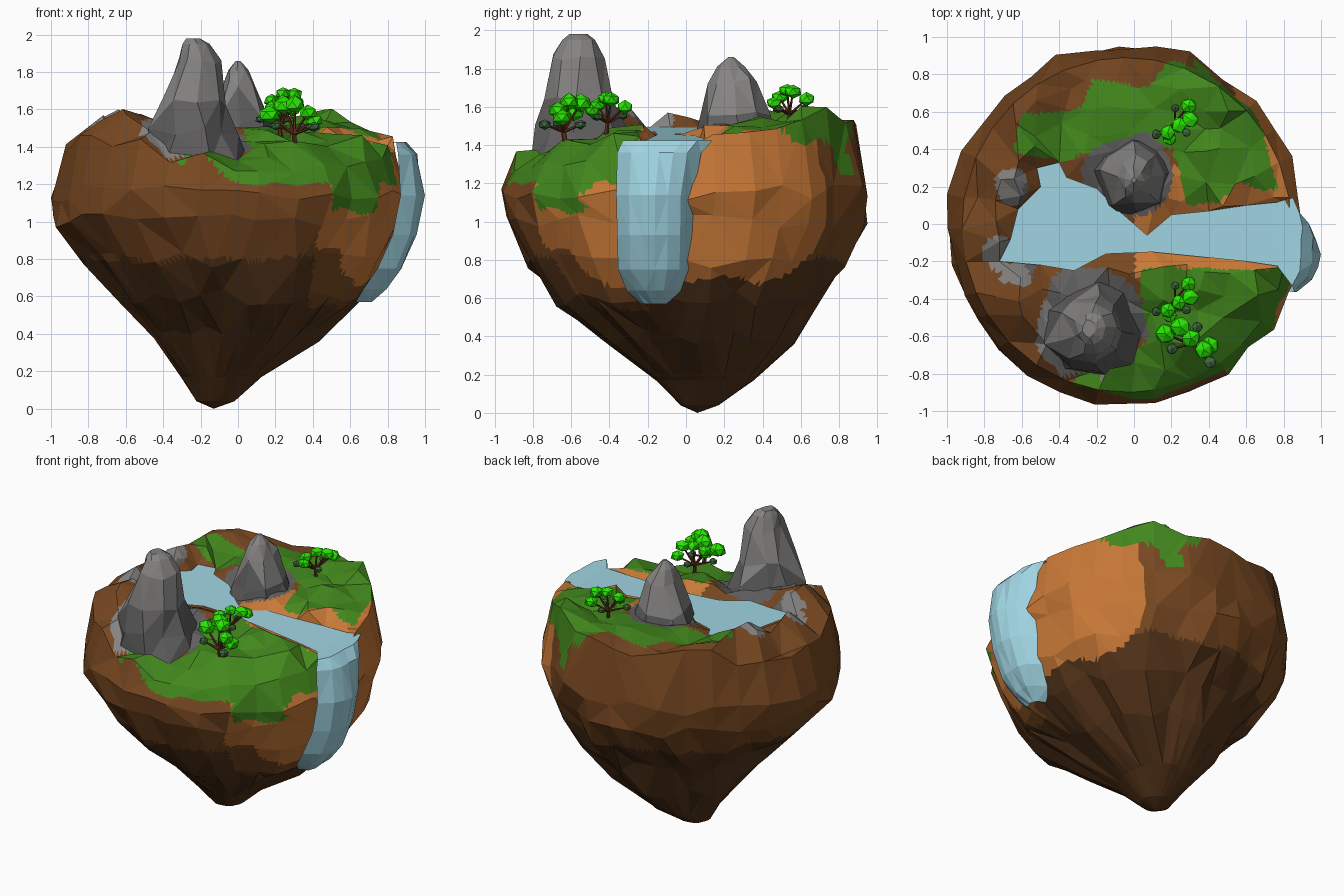
import bpy, bmesh, math, random
from mathutils import Vector, noise
from mathutils.geometry import delaunay_2d_cdt

if "Cube" in bpy.data.objects:
    bpy.data.objects.remove(bpy.data.objects["Cube"])

random.seed(4)
COLOURS = {"dark earth": (0.088, 0.034, 0.010), "earth": (0.185, 0.064, 0.015), "clay": (0.58, 0.19, 0.038),
           "grass": (0.055, 0.245, 0.012), "rock": (0.235, 0.23, 0.225), "dark rock": (0.12, 0.115, 0.115),
           "water": (0.355, 0.67, 0.77), "leaf": (0.024, 0.88, 0.001), "dark leaf": (0.05, 0.14, 0.05),
           "bark": (0.10, 0.028, 0.010)}
MATS = {}
for name, c in COLOURS.items():
    MATS[name] = bpy.data.materials.new(name)
    MATS[name].diffuse_color = (*c, 1)


def finish(bm, name, mats):
    bmesh.ops.recalc_face_normals(bm, faces=bm.faces)
    me = bpy.data.meshes.new(name)
    bm.to_mesh(me)
    bm.free()
    for m in mats:
        me.materials.append(MATS[m])
    ob = bpy.data.objects.new(name, me)
    bpy.context.collection.objects.link(ob)
    return ob


def inside(x, y, poly):
    hit = False
    for (x1, y1), (x2, y2) in zip(poly, poly[1:] + poly[:1]):
        if (y1 > y) != (y2 > y) and x < (x2 - x1) * (y - y1) / (y2 - y1) + x1:
            hit = not hit
    return hit


# Plan outlines: river with lake, and two meadows
RIVER = [(.80, .12), (.6, .10), (.4, .07), (.2, .05), (.07, -.06), (-.08, .07), (-.2, .19), (-.36, .25),
         (-.4, .33), (-.52, .30), (-.5, .2), (-.62, .08), (-.66, -.08), (-.72, -.2), (-.5, -.22), (-.32, -.25),
         (-.15, -.16), (.1, -.15), (.4, -.18), (.6, -.2), (.80, -.23)]
NORTH = [(-.65, .4), (-.6, .6), (-.3, .6), (-.25, .78), (.1, .75), (.2, .87), (.4, .85), (.65, .58), (.76, .2),
         (.6, .2), (.45, .12), (.28, .12), (.2, .4), (-.05, .45), (-.4, .33)]
SOUTH = [(0, -.25), (.2, -.19), (.45, -.26), (.82, -.24), (.87, -.35), (.76, -.56), (.6, -.78), (.3, -.9),
         (.05, -.97), (-.32, -.87), (-.25, -.76), (.05, -.65), (.05, -.4)]
# Spot heights of the plateau
SPOTS = [(-.76, 0, 1.56), (-.72, -.25, 1.59), (-.6, -.42, 1.60), (-.47, -.68, 1.50), (-.42, -.85, 1.32),
         (-.2, -.79, 1.38), (0, -.9, 1.25), (.4, -.85, 1.26), (.7, -.6, 1.3), (.3, -.6, 1.41), (.2, -.3, 1.48),
         (.6, -.3, 1.46), (.85, -.35, 1.34), (.85, .2, 1.43), (.7, .5, 1.47), (.5, .4, 1.53), (.52, .7, 1.59),
         (.2, .5, 1.51), (.1, .87, 1.52), (-.3, .76, 1.50), (-.58, .6, 1.57), (-.4, .5, 1.49), (-.68, .35, 1.60),
         (-.92, .1, 1.36), (-.9, -.25, 1.36), (-.72, -.6, 1.40), (-.83, .42, 1.38), (.1, .15, 1.49)]


def level(x):
    return 1.46 - .05 * x


def ground(x, y):
    w = [1 / (math.hypot(x - a, y - b) ** 3.5 + 1e-4) for a, b, _ in SPOTS]
    h = sum(k * s[2] for k, s in zip(w, SPOTS)) / sum(w)
    return max(h, level(x) + .03) if -.8 < x < .75 and abs(y) < .35 else h


# Island: lower rings plus a triangulated plateau
N = 32
ANG = [(i + random.uniform(-.2, .2)) * math.tau / N for i in range(N)]
RINGS = [(.04, -.12, .07, .10, .10), (.17, -.09, .10, .21, .26), (.40, -.01, .07, .45, .49),
         (.60, .03, .01, .65, .69), (.80, 0, 0, .82, .84), (1.0, -.06, -.01, .925, .95),
         (1.15, -.045, 0, .965, .972)]
bm = bmesh.new()
tip = bm.verts.new((-.13, .06, 0))
rows = []
for z, cx, cy, rx, ry in RINGS:
    row = []
    for i, a in enumerate(ANG):
        k = 1 + (random.uniform(-.045, .015) if z > .5 else .03 * math.sin(i * 1.2 + z * 9))
        row.append(bm.verts.new((max(-1, cx + rx * k * math.cos(a)), cy + ry * k * math.sin(a),
                                 z + random.uniform(-.045, .045) * (z > .3))))
    rows.append(row)
pts = [Vector((-.04 + .88 * math.cos(a), .895 * math.sin(a) - .005)) for a in ANG]
edges = [(i, (i + 1) % N) for i in range(N)]
edges += [(N + i, N + i + 1) for i in range(len(RIVER) - 1)]
pts += [Vector(p) for p in RIVER]
for i in range(-7, 8):
    for j in range(-7, 8):
        p = Vector((i * .125 + random.uniform(-.04, .04), j * .125 + random.uniform(-.04, .04)))
        if math.hypot((p.x + .04) / .88, p.y / .895) < .92 and all((p - Vector(r)).length > .055 for r in RIVER):
            pts.append(p)
vs, _, faces, orig, _, _ = delaunay_2d_cdt(pts, edges, [], 0, 1e-5)
where, top = {}, []
for i, p in enumerate(vs):
    for j in orig[i]:
        where[j] = i
    shore = any(N <= j < N + len(RIVER) for j in orig[i])
    if shore:
        z = level(p.x) - .012
    elif inside(p.x, p.y, RIVER) or (p.x > .7 and -.25 < p.y < .13):
        z = level(p.x) - .05
    else:
        z = ground(p.x, p.y) + random.uniform(-.02, .03)
    top.append(bm.verts.new((p.x, p.y, z)))
for f in faces:
    bm.faces.new([top[i] for i in f])
rows.append([top[where[i]] for i in range(N)])
for i in range(N):
    k = (i + 1) % N
    bm.faces.new((tip, rows[0][k], rows[0][i]))
    for lo, hi in zip(rows, rows[1:]):
        bm.faces.new((lo[i], lo[k], hi[k], hi[i]))
bmesh.ops.triangulate(bm, faces=bm.faces)
bmesh.ops.subdivide_edges(bm, edges=bm.edges, cuts=5, use_grid_fill=True)
bm.normal_update()

GREY = [(-.23, -.54, .30), (-.03, .26, .225), (-.64, .2, .10), (-.73, -.13, .09), (-.62, -.26, .08)]
for f in bm.faces:
    c = f.calc_center_median()
    w = noise.noise(c * 5)
    x, y, z = c.x + .05 * w, c.y + .05 * noise.noise(c * 6 + Vector((9, 3, 1))), c.z + .06 * w
    flat = f.normal.z > .5
    wet = inside(c.x, c.y, RIVER)
    bearing = math.atan2(y, x)
    if z > 1.36 and not wet and any(math.hypot(x - a, y - b) < r for a, b, r in GREY):
        f.material_index = 4 if math.hypot(c.x, c.y) < .62 else 5
    elif not wet and ((z > (1.38 if x > .42 else 1.25) and inside(x, y, NORTH))
                      or (z > 1.2 and inside(x, y, SOUTH))
                      or (.5 < x < .74 and y < -.45 and 1.06 < z < 1.35)):
        f.material_index = 3
    elif c.x > 0 and (-1.03 < bearing < .93 and z > .68 + .6 * max(0, abs(y) - .4)
                      or flat and abs(y) < .3):
        f.material_index = 2
    else:
        f.material_index = 1 if z > .8 or (x > .4 and y < -.2 and z > .55) else 0
finish(bm, "island", ["dark earth", "earth", "clay", "grass", "dark rock", "rock"])

# Lake and river surface
bm = bmesh.new()
bmesh.ops.triangulate(bm, faces=[bm.faces.new([bm.verts.new((x, y, level(x))) for x, y in RIVER])])
finish(bm, "river", ["water"])

# Waterfall sheet: x, z, y range, inward curl at the edges
FALL = [(.78, 1.423, -.23, .12, 0), (.90, 1.425, -.33, .14, .05), (.965, 1.36, -.36, .08, .11),
        (.995, 1.14, -.365, .04, .13), (.96, .93, -.36, .035, .13), (.885, .75, -.355, .03, .13),
        (.80, .64, -.31, -.02, .12), (.72, .57, -.24, -.10, .08)]
bm = bmesh.new()
grid = []
for x, z, y0, y1, curl in FALL:
    grid.append([bm.verts.new((x - curl * abs(u / 3) ** 3 + random.uniform(-.015, .005),
                               y0 + (y1 - y0) * (u + 3) / 6, z)) for u in range(-3, 4)])
for a, b in zip(grid, grid[1:]):
    for i in range(6):
        bm.faces.new((a[i], a[i + 1], b[i + 1], b[i]))
bmesh.ops.triangulate(bm, faces=bm.faces)
finish(bm, "waterfall", ["water"])


# Rock peaks
def peak(name, rings, sides=10):
    bm = bmesh.new()
    prev = None
    for z, cx, cy, rx, ry in rings:
        row = []
        for i in range(sides):
            a, k = (i + random.uniform(-.25, .25)) * math.tau / sides, random.uniform(.9, 1.08)
            row.append(bm.verts.new((cx + rx * k * math.cos(a), cy + ry * k * math.sin(a),
                                     z + random.uniform(-.03, .03) * (rx > .07))))
        for i in range(sides if prev else 0):
            j = (i + 1) % sides
            bm.faces.new((prev[i], prev[j], row[j], row[i]))
        prev = row
    bm.faces.new(prev)
    bmesh.ops.triangulate(bm, faces=bm.faces)
    for f in bm.faces:
        f.material_index = int(f.calc_center_median().z < 1.6)
    finish(bm, name, ["rock", "dark rock"])


peak("front_peak", [(1.30, -.21, -.54, .30, .28), (1.48, -.24, -.55, .24, .24), (1.65, -.235, -.56, .175, .19),
                    (1.85, -.21, -.56, .115, .14), (1.95, -.225, -.56, .07, .09), (1.98, -.24, -.56, .035, .05)], 9)
peak("back_peak", [(1.38, -.03, .26, .25, .22), (1.55, 0, .25, .17, .18), (1.73, .01, .24, .09, .13),
                   (1.81, 0, .235, .055, .07), (1.86, 0, .235, .012, .015)], 8)

# Trees: forked branches carrying flattened leaf clumps
CLUMPS = [(.07, .09, .13, .046), (.08, .02, .17, .048), (.02, -.01, .175, .044), (-.04, -.05, .14, .044),
          (-.03, -.08, .11, .042), (-.10, -.06, .08, .028), (.06, -.05, .08, .025), (0, .08, .085, .025)]


def limb(bm, a, b, r0, r1):
    q = (b - a).to_track_quat('Z', 'Y')
    ra, rb = [[bm.verts.new(p + q @ Vector((r * math.cos(t * math.tau / 5), r * math.sin(t * math.tau / 5), 0)))
               for t in range(5)] for p, r in ((a, r0), (b, r1))]
    for i in range(5):
        bm.faces.new((ra[i], ra[(i + 1) % 5], rb[(i + 1) % 5], rb[i]))


def tree(name, x, y, scale, turn):
    wood, crown = bmesh.new(), bmesh.new()
    fork = Vector((0, 0, .05))
    limb(wood, Vector((.01, -.01, -.03)), fork, .014, .010)
    for i, (cx, cy, cz, r) in enumerate(CLUMPS):
        c = Vector((cx, cy, cz))
        limb(wood, fork, c, .008, .004)
        new = bmesh.ops.create_icosphere(crown, subdivisions=1, radius=r)["verts"]
        for v in new:
            v.co = Vector((v.co.x, v.co.y, v.co.z * .8)) * random.uniform(.9, 1.1) + c
            for f in v.link_faces:
                f.material_index = int(i > 4)
    for ob in (finish(wood, name + "_branches", ["bark"]), finish(crown, name + "_leaves", ["leaf", "dark leaf"])):
        ob.location = (x, y, ground(x, y))
        ob.scale = (scale,) * 3
        ob.rotation_euler.z = turn


tree("back_tree", .22, .54, 1, 0)
tree("middle_tree", .22, -.41, 1, 0)
tree("front_tree", .30, -.64, 1.25, 1.85)

for m in bpy.data.materials:
    if m.users and not m.is_grease_pencil:
        m.use_nodes = True
        m.node_tree.nodes["Principled BSDF"].inputs["Base Color"].default_value = m.diffuse_color
